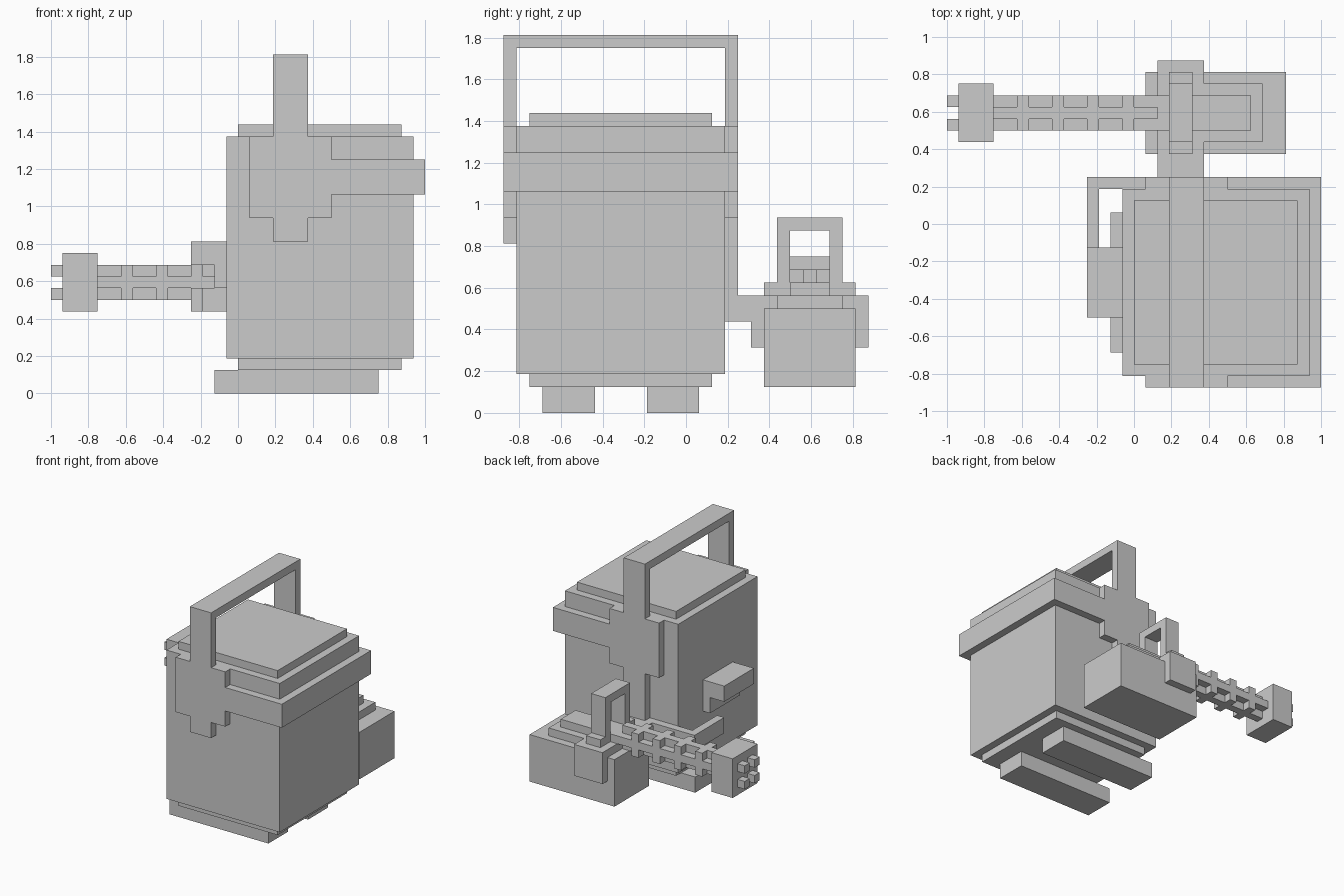
import bpy, bmesh
from mathutils import Vector

if "Cube" in bpy.data.objects:
    bpy.data.objects.remove(bpy.data.objects["Cube"])

U = 1 / 16  # the whole model sits on a 1/16 unit grid


def finish(name, bm):
    bmesh.ops.recalc_face_normals(bm, faces=bm.faces)
    mesh = bpy.data.meshes.new(name)
    bm.to_mesh(mesh)
    bm.free()
    obj = bpy.data.objects.new(name, mesh)
    bpy.context.collection.objects.link(obj)
    return obj


def prism(name, points, direction):
    """Extrude a flat outline, given in grid units, along a vector."""
    bm = bmesh.new()
    face = bm.faces.new([bm.verts.new(Vector(p) * U) for p in points])
    grown = bmesh.ops.extrude_face_region(bm, geom=[face], use_keep_orig=True)
    moved = [g for g in grown["geom"] if isinstance(g, bmesh.types.BMVert)]
    bmesh.ops.translate(bm, verts=moved, vec=Vector(direction) * U)
    return finish(name, bm)


def box(name, x0, x1, y0, y1, z0, z1):
    return prism(name, [(x0, y0, z0), (x1, y0, z0), (x1, y1, z0), (x0, y1, z0)],
                 (0, 0, z1 - z0))


# Main case, lid, base plate and skids
box("case_body", -1, 15, -13, 3, 3, 22)
box("case_lid", 0, 14, -12, 2, 22, 23)
box("case_base", 0, 14, -12, 2, 2, 3)
for side, y in (("front", -11), ("back", -3)):
    box(side + "_skid", -2, 12, y, y + 4, 0, 2)


# Harness plates on front and back; the back strap runs lower
def harness(name, y, low):
    outline = [(1, 22), (1, 15), (3, 15), (3, low), (6, low), (6, 15), (8, 15),
               (8, 17), (16, 17), (16, 20), (8, 20), (8, 22), (6, 22), (6, 29),
               (3, 29), (3, 22)]
    prism(name, [(x, y, z) for x, z in outline], (0, 1, 0))


harness("front_harness", -14, 13)
harness("back_harness", 3, 7)
box("side_band", 15, 16, -13, 3, 17, 20)
box("carry_handle", 3, 6, -13, 3, 28, 29)

# Hook on the left side: angled profile along y
hook = [(-4, 13), (-1, 13), (-1, 9), (-2, 9), (-2, 11), (-4, 11)]
prism("side_hook", [(x, -8, z) for x, z in hook], (0, 6, 0))

# Arm that wraps round the left corner from the back
wrap = [(-4, 4), (3, 4), (3, 3), (-3, 3), (-3, -2), (-4, -2)]
prism("wrap_arm", [(x, y, 7) for x, y in wrap], (0, 0, 2))

# Mount holding the rear unit
box("mount_arm", 2, 6, 3, 5, 7, 9)
box("mount_bracket", 2, 6, 5, 14, 5, 9)

# Rear unit with stepped top
box("rear_housing", 1, 13, 6, 13, 2, 8)
box("housing_step", 2, 11, 7, 12, 8, 9)
box("housing_cap", 2, 10, 8, 11, 9, 10)
box("grip_base", 3, 5, 6, 13, 9, 10)

# Grip loop above the rear unit
loop = [(7, 10), (7, 15), (12, 15), (12, 10), (11, 10), (11, 14), (8, 14), (8, 10)]
prism("grip_loop", [(3, y, z) for y, z in loop], (2, 0, 0))

# Barrel: plus-shaped core, square ribs, muzzle block and four tips
plus = [(8, 9), (9, 9), (9, 8), (10, 8), (10, 9), (11, 9), (11, 10), (10, 10),
        (10, 11), (9, 11), (9, 10), (8, 10)]
prism("barrel_core", [(-12, y, z) for y, z in plus], (14, 0, 0))
for i in range(4):
    x = -10 + 3 * i
    box(f"barrel_rib_{i + 1}", x, x + 1, 8, 11, 8, 11)
box("muzzle_block", -15, -12, 7, 12, 7, 12)
for y in (8, 10):
    for z in (8, 10):
        box(f"muzzle_tip_{y}_{z}", -16, -15, y, y + 1, z, z + 1)
